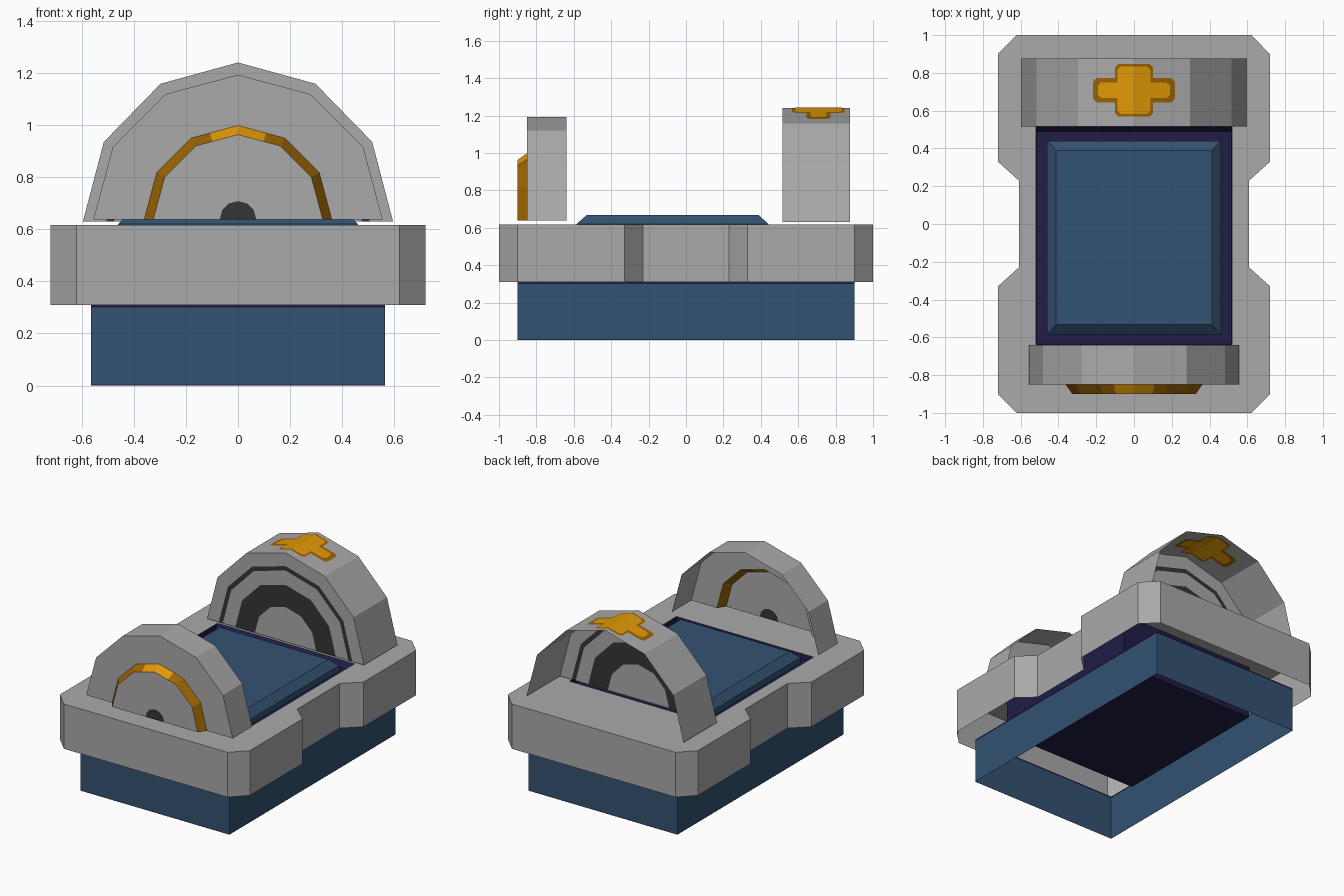
import bpy, bmesh
from math import sin, cos, pi

cube = bpy.data.objects.get("Cube")
if cube:
    bpy.data.objects.remove(cube, do_unlink=True)


def material(name, rgb):
    m = bpy.data.materials.new(name)
    m.use_nodes = True
    m.diffuse_color = (*rgb, 1)
    m.node_tree.nodes["Principled BSDF"].inputs["Base Color"].default_value = (*rgb, 1)
    return m


GREY = material("stone grey", (0.4, 0.4, 0.4))
BLUE = material("steel blue", (0.033, 0.085, 0.165))
NAVY = material("dark navy", (0.014, 0.012, 0.06))
GOLD = material("gold", (0.75, 0.32, 0.002))
DARK_GOLD = material("dark gold", (0.32, 0.125, 0.001))
CHARCOAL = material("charcoal", (0.035, 0.035, 0.035))


def finish(name, bm, mats):
    bmesh.ops.recalc_face_normals(bm, faces=bm.faces)
    me = bpy.data.meshes.new(name)
    bm.to_mesh(me)
    bm.free()
    for m in mats:
        me.materials.append(m)
    ob = bpy.data.objects.new(name, me)
    bpy.context.collection.objects.link(ob)
    return ob


def loft(name, rings, mats, bands=None, closed=True, start=False, end=False,
         cap_mat=0, hole=None):
    """Skin a series of point rings; bands gives the material of each step."""
    bm = bmesh.new()
    rows = [[bm.verts.new(p) for p in ring] for ring in rings]
    n = len(rows[0])
    for k, (a, b) in enumerate(zip(rows, rows[1:])):
        for i in range(n if closed else n - 1):
            j = (i + 1) % n
            f = bm.faces.new((a[i], a[j], b[j], b[i]))
            f.material_index = bands[k] if bands else 0
    for wanted, row in ((start, rows[0]), (end, rows[-1])):
        if wanted:
            bm.faces.new(row).material_index = cap_mat
    if hole:
        # close the last ring, leaving an opening
        inner = [bm.verts.new(p) for p in hole]
        edges = [bm.edges.get((v, rows[-1][i - 1])) for i, v in enumerate(rows[-1])]
        edges += [bm.edges.new((v, inner[i - 1])) for i, v in enumerate(inner)]
        bmesh.ops.triangle_fill(bm, edges=edges, use_beauty=True, normal=(0, 0, 1))
    return finish(name, bm, mats)


def rect(x, y0, y1, z):
    return [(-x, y0, z), (x, y0, z), (x, y1, z), (-x, y1, z)]


def arc(rx, rz, y, base, n=6):
    return [(rx * cos(pi * i / n), y, base + rz * sin(pi * i / n)) for i in range(n + 1)]


# Lower skirt, open at top and bottom, with a thin dark rim
loft("base_skirt", [rect(0.565, -0.9, 0.9, z) for z in (0, 0.003, 0.3, 0.31)],
     [BLUE, NAVY], bands=[1, 0, 1])

# Notched slab, open underneath
TOP = 0.617
quarter = [(0.61, 0.23), (0.72, 0.33), (0.72, 0.9), (0.62, 1.0)]
side = [(x, -y) for x, y in reversed(quarter)] + quarter
outline = side + [(-x, y) for x, y in reversed(side)]
loft("slab", [[(x, y, z) for x, y in outline] for z in (0.31, TOP)], [GREY],
     hole=rect(0.52, -0.64, 0.52, TOP))

# Inner core with a shallow recess, and the bevelled bed panel in it
loft("inner_core", [rect(0.52, -0.64, 0.52, 0.25), rect(0.52, -0.64, 0.52, TOP),
                    rect(0.515, -0.635, 0.49, 0.58)], [NAVY], start=True, end=True)
loft("bed_panel", [rect(0.46, -0.585, 0.44, 0.58), rect(0.46, -0.585, 0.44, 0.62),
                   rect(0.412, -0.532, 0.39, 0.667)], [BLUE], end=True)

# Front arch: hollow shell, face with a bevelled ring and raised cap
FB = 0.638
loft("front_arch",
     [arc(0.555, 0.555, -0.64, FB), arc(0.555, 0.555, -0.85, FB), arc(0.36, 0.36, -0.85, FB)],
     [GREY], closed=False)


def split_arc(r, y):
    """Arc with extra points either side of its crown."""
    p = arc(r, r, y, FB)
    near = [tuple(0.6 * a + 0.4 * b for a, b in zip(p[i], p[3])) for i in (2, 4)]
    return p[:3] + [near[0], p[3], near[1]] + p[4:]


ring = loft("front_ring", [split_arc(0.36, -0.85), split_arc(0.325, -0.9)],
            [DARK_GOLD, GOLD], closed=False)
for face in ring.data.polygons:
    face.material_index = int(abs(face.center.x) < 0.08)
loft("front_cap", [arc(0.325, 0.325, -0.9, FB), arc(0.07, 0.07, -0.9, FB)],
     [GREY, CHARCOAL], closed=False, end=True, cap_mat=1)

# Back arch: hollow shell, face with flat concentric bands
BB, RX, RZ = 0.63, 0.595, 0.61
scales = [1, 0.85, 0.80, 0.64, 0.39]
loft("back_arch",
     [arc(RX, RZ, 0.877, BB)] + [arc(RX * s, RZ * s, 0.515, BB) for s in scales],
     [GREY, CHARCOAL], bands=[0, 0, 1, 0, 1], closed=False, end=True)


# Gold cross lying on both sides of the two top facets of the back arch
def cross(name, ax, ay, wx, wy, lift, mat):
    c = 0.018
    slope = RZ * (1 - sin(pi / 3)) / (RX * 0.5)
    half = [(0, ay), (wx - c, ay), (wx, ay - c), (wx, wy), (ax - c, wy), (ax, wy - c)]
    half += [(x, -y) for x, y in reversed(half)]
    bm = bmesh.new()
    for s in (1, -1):
        bm.faces.new([bm.verts.new((s * x, 0.708 + y, BB + RZ - slope * x + lift))
                      for x, y in half])
    bmesh.ops.remove_doubles(bm, verts=bm.verts, dist=0.0001)
    ob = finish(name, bm, [mat])
    if ob.data.polygons[0].normal.z * lift < 0:
        ob.data.flip_normals()


for where, sign in (("outer", 1), ("inner", -1)):
    cross(where + "_cross_border", 0.217, 0.14, 0.1, 0.064, sign * 0.0015, DARK_GOLD)
    cross(where + "_cross_inlay", 0.19, 0.125, 0.088, 0.042, sign * 0.003, GOLD)
